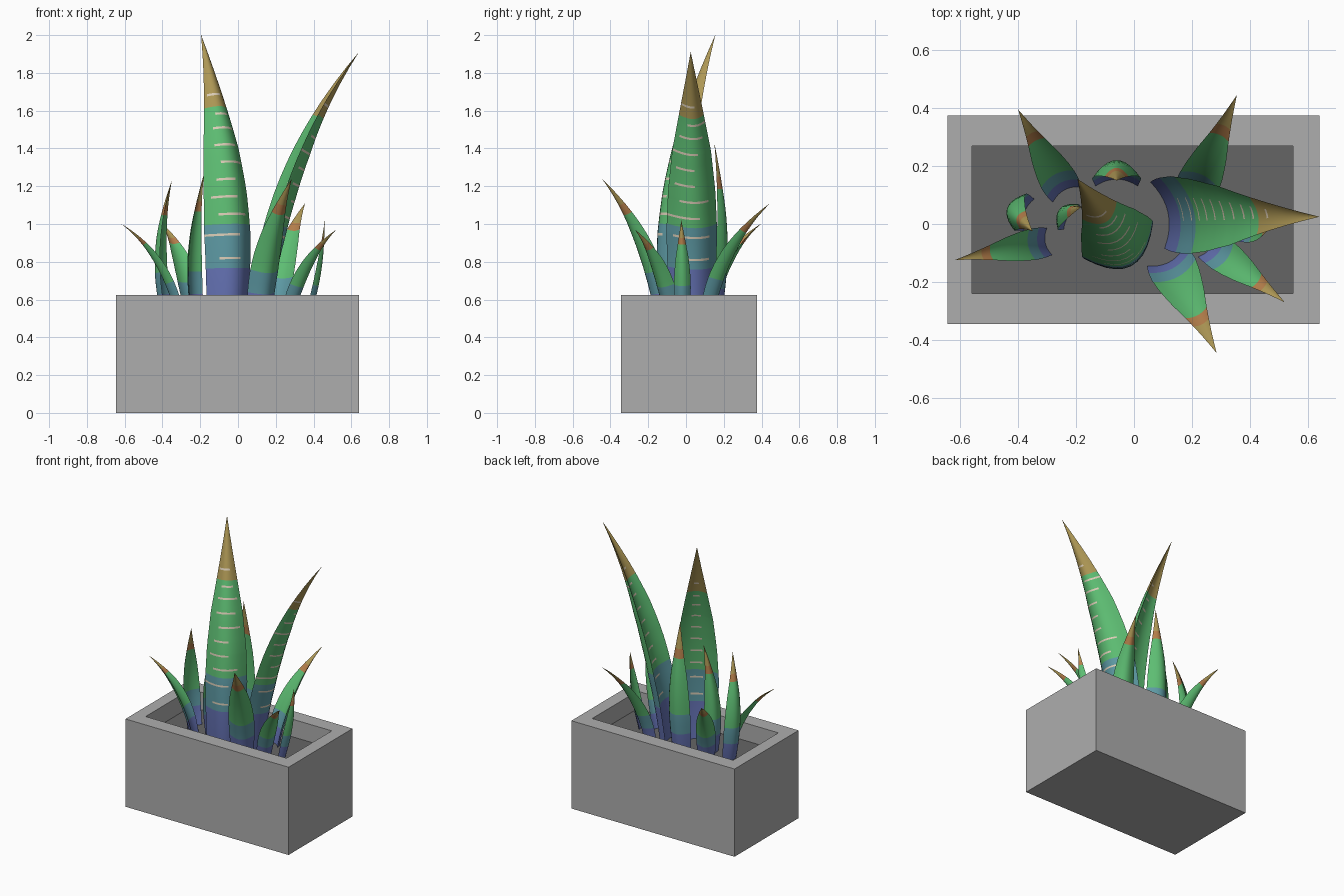
import bpy, bmesh, math, random
from mathutils import Vector

if "Cube" in bpy.data.objects:
    bpy.data.objects.remove(bpy.data.objects["Cube"])

random.seed(4)


def mat(name, r, g, b):
    m = bpy.data.materials.new(name)
    m.diffuse_color = (r, g, b, 1)
    m.use_nodes = True
    m.node_tree.nodes["Principled BSDF"].inputs["Base Color"].default_value = m.diffuse_color
    return m


STONE = mat("stone_grey", .42, .42, .42)
SOIL = mat("soil_grey", .13, .13, .13)
LEAF_MATS = [mat("base_blue", .13, .17, .46), mat("teal", .11, .32, .37),
             mat("leaf_green", .11, .51, .17), mat("tip_gold", .42, .31, .09),
             mat("tip_orange", .46, .21, .07), mat("cream_stripe", .72, .62, .48)]
BLUE, TEAL, GREEN, GOLD, ORANGE, CREAM = range(6)
SOIL_Z = 0.5


def add_object(name, bm, mats):
    bmesh.ops.recalc_face_normals(bm, faces=bm.faces)
    me = bpy.data.meshes.new(name)
    bm.to_mesh(me)
    bm.free()
    for m in mats:
        me.materials.append(m)
    ob = bpy.data.objects.new(name, me)
    bpy.context.collection.objects.link(ob)
    return ob


# Planter: outer box, flat rim, inner walls down to the soil
def rect(bm, x0, x1, y0, y1, z):
    return [bm.verts.new(p) for p in ((x0, y0, z), (x1, y0, z), (x1, y1, z), (x0, y1, z))]


bm = bmesh.new()
outer = (-.645, .64, -.345, .375)
inner = (-.56, .55, -.24, .27)
loops = [rect(bm, *outer, 0), rect(bm, *outer, .625), rect(bm, *inner, .625), rect(bm, *inner, SOIL_Z)]
for a, b in zip(loops, loops[1:]):
    for i in range(4):
        bm.faces.new((a[i], a[(i + 1) % 4], b[(i + 1) % 4], b[i]))
bm.faces.new(loops[0])
bm.faces.new(loops[3]).material_index = 1
add_object("planter", bm, [STONE, SOIL])


# Leaf width along its length, as a fraction of the full width
PROFILE = [(0, .85), (.15, .95), (.3, 1), (.45, .93), (.6, .76), (.75, .47), (.88, .22), (1, 0)]


def width_at(t):
    for (a, wa), (b, wb) in zip(PROFILE, PROFILE[1:]):
        if t <= b:
            return wa + (wb - wa) * (t - a) / (b - a)
    return 0


N = 10                       # segments across a leaf
STRIPES = [.21, .29, .36, .42, .48, .54, .60, .66, .71, .78]


def leaf(name, base, mid, tip, width, facing, striped=False):
    """Crescent-section blade along a curve; convex side towards the facing angle."""
    p0, pm, p2 = Vector((*base, SOIL_Z - .01)), Vector(mid), Vector(tip)
    p1 = 2 * pm - (p0 + p2) / 2
    f = math.radians(facing)
    side = Vector((-math.sin(f), math.cos(f), 0))

    ts = {i / 16 for i in range(17)} | {.18, .33, .74}
    if striped:
        ts |= {s for s in STRIPES} | {s + .008 for s in STRIPES}
    else:
        ts |= {.81}
    ts = sorted(ts)

    bm = bmesh.new()
    rings = []
    for t in ts:
        c = p0 * (1 - t) ** 2 + p1 * 2 * t * (1 - t) + p2 * t * t
        tangent = ((p1 - p0) * (1 - t) + (p2 - p1) * t).normalized()
        out = side.cross(tangent).normalized()
        w = max(width_at(t), .002) * width
        arc = [(j / N * 2 - 1) for j in range(N + 1)]
        pts = [c + side * (u * w / 2) + out * (.36 * w * (1 - u * u)) for u in arc]
        pts += [c + side * (u * w / 2) + out * (.16 * w * (1 - u * u)) for u in arc[-2:0:-1]]
        rings.append([bm.verts.new(p) for p in pts])

    count = len(rings[0])
    for k in range(len(rings) - 1):
        t = (ts[k] + ts[k + 1]) / 2
        colour = BLUE if t < .18 else TEAL if t < .33 else GREEN if t < .74 else GOLD
        if not striped and .74 < t < .81:
            colour = ORANGE
        # painted dashes cover a random run of faces on the convex side
        dash = striped and any(s < t < s + .008 for s in STRIPES)
        start = random.randint(0, 3)
        end = start + random.randint(4, 7)
        for j in range(count):
            face = bm.faces.new((rings[k][j], rings[k][(j + 1) % count],
                                 rings[k + 1][(j + 1) % count], rings[k + 1][j]))
            on_dash = dash and (start <= j < min(end, N) or N + 3 <= j < N + 6)
            face.material_index = CREAM if on_dash else colour
    bm.faces.new(rings[0])
    bm.faces.new(rings[-1])
    ob = add_object(name, bm, LEAF_MATS)
    bpy.ops.object.select_all(action='DESELECT')
    ob.select_set(True)
    bpy.context.view_layer.objects.active = ob
    bpy.ops.object.shade_smooth_by_angle(angle=math.radians(40))


# Two large striped leaves
leaf("tall_leaf", (-.06, -.06), (-.075, -.02, 1.25), (-.195, .155, 2.0), .275, -63, True)
leaf("leaning_leaf", (.08, .03), (.25, .03, 1.25), (.64, .025, 1.91), .275, 12, True)

# Smaller leaves around them: base, midpoint, tip, width, facing
SMALL = {
    "back_leaf": ((-.06, .13), (-.06, .165, .96), (-.06, .15, 1.43), .17, 90),
    "back_right_leaf": ((.2, .1), (.25, .2, .83), (.355, .445, 1.11), .15, 65),
    "back_left_leaf": ((-.23, .1), (-.29, .2, .79), (-.4, .395, 1.0), .13, 118),
    "left_leaf": ((-.29, -.06), (-.4, -.08, .79), (-.617, -.124, 1.0), .11, 191),
    "left_upright_leaf": ((-.36, .03), (-.395, .035, .87), (-.35, -.025, 1.23), .135, 163),
    "right_front_leaf": ((.25, -.07), (.35, -.14, .77), (.52, -.27, .97), .12, -36),
    "inner_left_leaf": ((-.21, .02), (-.225, .03, .88), (-.18, .06, 1.265), .115, 140),
    "right_leaf": ((.35, -.02), (.415, -.02, .77), (.46, -.025, 1.02), .09, 0),
    "front_leaf": ((.11, -.11), (.165, -.21, .89), (.285, -.445, 1.24), .17, -62),
}
for name, spec in SMALL.items():
    leaf(name, *spec)
